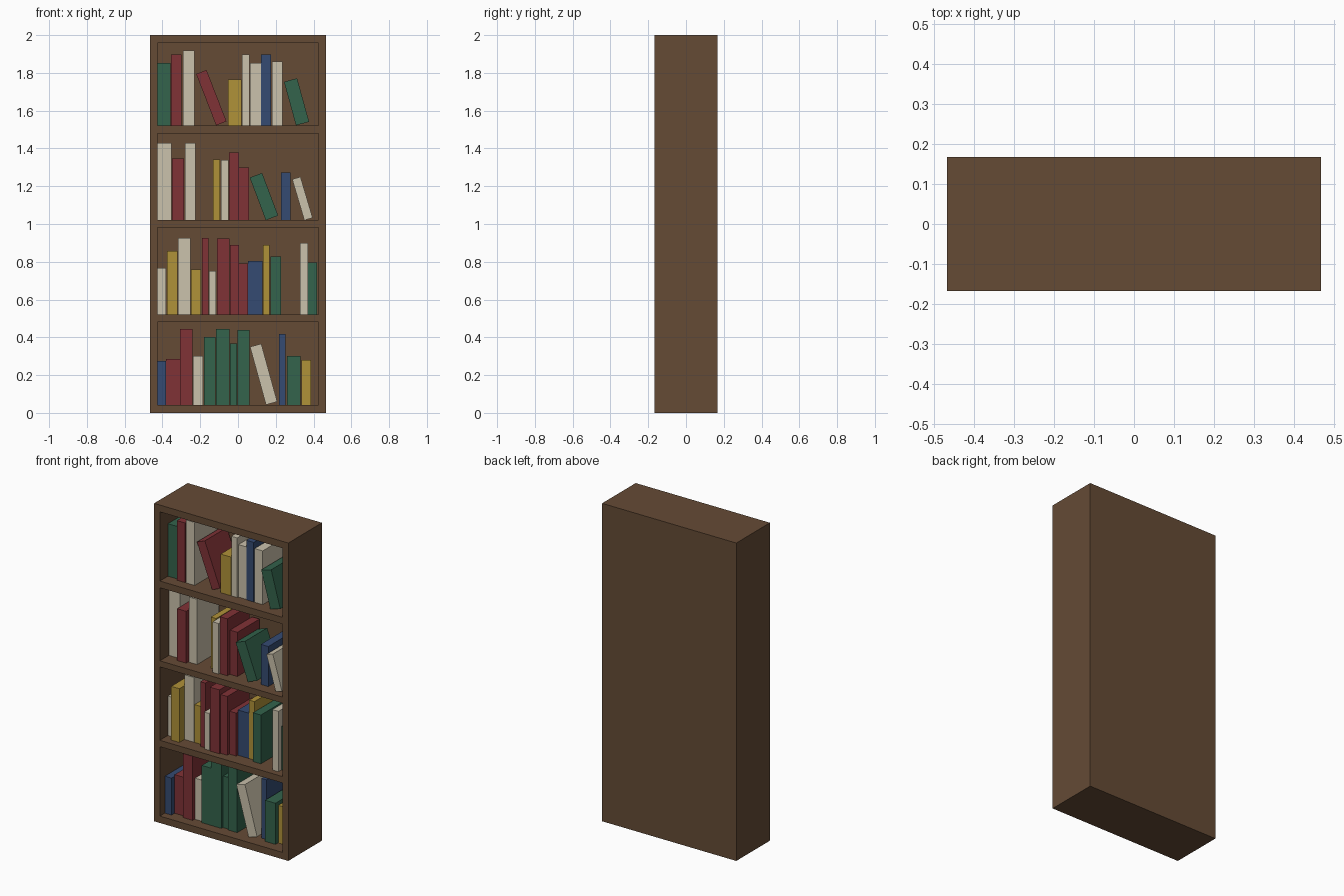
import bpy, bmesh, math

HALF_W, HALF_D, WALL, PANEL = 0.467, 0.167, 0.04, 0.02
BOOK_DEPTH = 0.22


def material(name, rgb):
    m = bpy.data.materials.new(name)
    m.diffuse_color = (*rgb, 1)
    return m


WOOD = material("brown wood", (0.130, 0.070, 0.036))
COVERS = {
    "r": material("red cover", (0.216, 0.032, 0.037)),
    "g": material("green cover", (0.033, 0.125, 0.072)),
    "b": material("blue cover", (0.035, 0.070, 0.168)),
    "c": material("cream cover", (0.597, 0.539, 0.413)),
    "y": material("yellow cover", (0.434, 0.287, 0.040)),
}


def make_object(name, bm, mat):
    bmesh.ops.recalc_face_normals(bm, faces=bm.faces)
    mesh = bpy.data.meshes.new(name)
    bm.to_mesh(mesh)
    bm.free()
    mesh.materials.append(mat)
    ob = bpy.data.objects.new(name, mesh)
    bpy.context.collection.objects.link(ob)
    return ob


# Case: front grid of frame cells, extruded back, openings pushed in
def make_case():
    bm = bmesh.new()
    xs = [-HALF_W, -HALF_W + WALL, HALF_W - WALL, HALF_W]
    zs = [0, 0.043, 0.48, 0.52, 0.982, 1.02, 1.48, 1.522, 1.957, 2]
    grid = [[bm.verts.new((x, -HALF_D, z)) for x in xs] for z in zs]
    openings = []
    for j in range(len(zs) - 1):
        for i in range(3):
            f = bm.faces.new((grid[j][i], grid[j][i + 1], grid[j + 1][i + 1], grid[j + 1][i]))
            if i == 1 and j % 2 == 1:
                openings.append(f)
    rim = [e for e in bm.edges if e.is_boundary]
    new = bmesh.ops.extrude_edge_only(bm, edges=rim)["geom"]
    bmesh.ops.translate(bm, vec=(0, 2 * HALF_D, 0),
                        verts=[v for v in new if isinstance(v, bmesh.types.BMVert)])
    bmesh.ops.contextual_create(bm, geom=[e for e in bm.edges if e.is_boundary])
    for f in bmesh.ops.extrude_discrete_faces(bm, faces=openings)["faces"]:
        bmesh.ops.translate(bm, vec=(0, 2 * HALF_D - PANEL, 0), verts=f.verts)
    make_object("bookcase_frame", bm, WOOD)


# Book: box with its origin at the lower left front corner, leaning left
def make_book(base, cover, left, width, height, setback, lean=0):
    bm = bmesh.new()
    bmesh.ops.create_cube(bm, size=1)
    for v in bm.verts:
        v.co = ((v.co.x + 0.5) * width, (v.co.y + 0.5) * BOOK_DEPTH, (v.co.z + 0.5) * height)
    ob = make_object("book", bm, COVERS[cover])
    ob.location = (left, -HALF_D + setback, base)
    ob.rotation_euler.y = -math.radians(lean)


def fill_shelf(base, books):
    for book in books:
        make_book(base, *book)


make_case()

# Bottom shelf: cover, left, width, height, setback, lean
fill_shelf(0.043, [
    ("b", -0.427, 0.046, 0.232, 0.05), ("r", -0.380, 0.072, 0.243, 0.08),
    ("r", -0.307, 0.066, 0.402, 0.06), ("c", -0.238, 0.052, 0.259, 0.08),
    ("g", -0.181, 0.063, 0.36, 0.065), ("g", -0.116, 0.072, 0.402, 0.065),
    ("g", -0.042, 0.038, 0.325, 0.08), ("g", -0.002, 0.064, 0.397, 0.07),
    ("c", 0.148, 0.062, 0.318, 0.06, 15.4), ("b", 0.217, 0.035, 0.375, 0.09),
    ("g", 0.260, 0.072, 0.259, 0.065), ("y", 0.335, 0.052, 0.237, 0.09)])

# Second shelf
fill_shelf(0.52, [
    ("c", -0.427, 0.046, 0.248, 0.08), ("y", -0.376, 0.057, 0.338, 0.04),
    ("c", -0.317, 0.066, 0.407, 0.09), ("y", -0.248, 0.052, 0.238, 0.09),
    ("r", -0.191, 0.035, 0.407, 0.065), ("c", -0.153, 0.036, 0.232, 0.05),
    ("r", -0.110, 0.066, 0.402, 0.045), ("r", -0.042, 0.046, 0.37, 0.055),
    ("r", 0.005, 0.047, 0.27, 0.075), ("b", 0.053, 0.078, 0.285, 0.09),
    ("y", 0.132, 0.036, 0.368, 0.09), ("g", 0.173, 0.054, 0.307, 0.07),
    ("c", 0.328, 0.042, 0.38, 0.04), ("g", 0.371, 0.047, 0.275, 0.07)])

# Third shelf
fill_shelf(1.02, [
    ("c", -0.427, 0.076, 0.41, 0.09), ("r", -0.349, 0.063, 0.326, 0.06),
    ("c", -0.281, 0.057, 0.41, 0.08), ("y", -0.132, 0.037, 0.322, 0.085),
    ("c", -0.091, 0.041, 0.318, 0.045), ("r", -0.048, 0.052, 0.358, 0.055),
    ("r", 0.005, 0.052, 0.278, 0.08), ("g", 0.147, 0.07, 0.241, 0.055, 20.6),
    ("b", 0.227, 0.052, 0.252, 0.07), ("c", 0.351, 0.046, 0.226, 0.04, 16.5)])

# Top shelf
fill_shelf(1.522, [
    ("g", -0.427, 0.070, 0.33, 0.08), ("r", -0.354, 0.056, 0.375, 0.065),
    ("c", -0.291, 0.061, 0.396, 0.065), ("r", -0.116, 0.059, 0.292, 0.075, 21.2),
    ("y", -0.053, 0.072, 0.243, 0.07), ("c", 0.021, 0.041, 0.375, 0.07),
    ("c", 0.064, 0.057, 0.33, 0.08), ("b", 0.122, 0.052, 0.375, 0.075),
    ("c", 0.180, 0.056, 0.338, 0.075), ("g", 0.307, 0.072, 0.239, 0.05, 15.4)])
